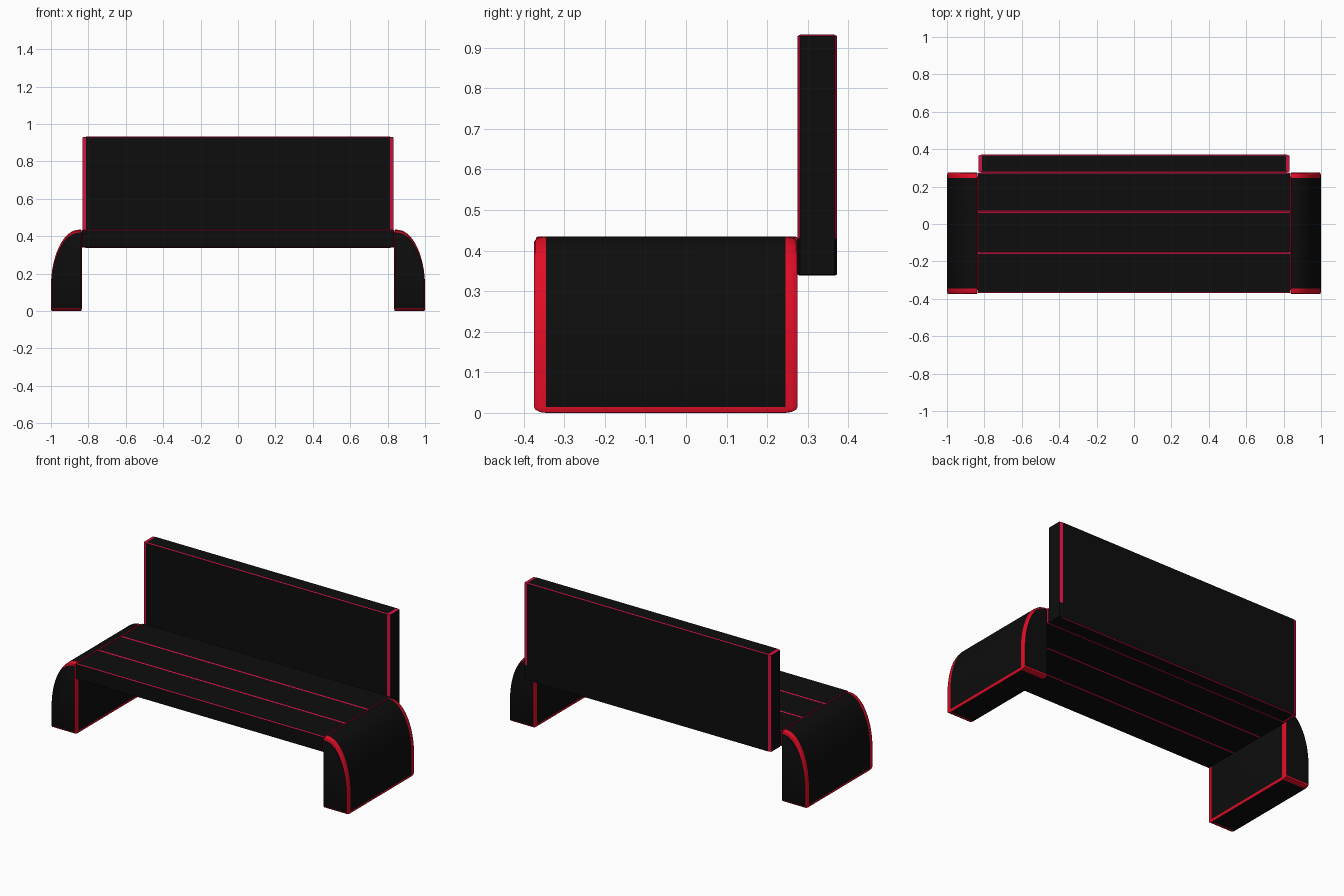
import bpy, bmesh, math
from mathutils import Vector

default = bpy.data.objects.get("Cube")
if default:
    bpy.data.objects.remove(default)


def material(name, rgb):
    mat = bpy.data.materials.new(name)
    mat.use_nodes = True
    mat.diffuse_color = (*rgb, 1)
    mat.node_tree.nodes["Principled BSDF"].inputs["Base Color"].default_value = (*rgb, 1)
    return mat


black = material("matte black", (0.004, 0.004, 0.004))
red = material("red trim", (0.75, 0.004, 0.02))
crimson = material("crimson trim", (0.65, 0.006, 0.055))


def prism(name, profile, x0, x1, axis, bevel, trim, segments=1, sign=1):
    """Extrude a profile along x or y, bevel by a different width per axis, colour the bevels."""
    bm = bmesh.new()

    def place(p, t):
        v = (t, p[0], p[1]) if axis == "x" else (p[0] * sign, t, p[1])
        return bm.verts.new([c / b for c, b in zip(v, bevel)])

    a = [place(p, x0) for p in profile]
    b = [place(p, x1) for p in profile]
    bm.faces.new(a)
    bm.faces.new(b)
    for i in range(len(a)):
        j = (i + 1) % len(a)
        bm.faces.new((a[i], a[j], b[j], b[i]))
    bmesh.ops.recalc_face_normals(bm, faces=bm.faces)
    edges = [e for e in bm.edges if e.calc_face_angle() > math.radians(50)]
    bmesh.ops.bevel(bm, geom=edges, offset=1, segments=segments, profile=0.5,
                    affect="EDGES", material=1)
    bmesh.ops.scale(bm, vec=Vector(bevel), verts=bm.verts)
    bmesh.ops.recalc_face_normals(bm, faces=bm.faces)
    for f in bm.faces:
        f.smooth = segments > 1
    mesh = bpy.data.meshes.new(name)
    bm.to_mesh(mesh)
    bm.free()
    mesh.materials.append(black)
    mesh.materials.append(trim)
    if segments > 1:
        mesh.set_sharp_from_angle(angle=math.radians(30))
    obj = bpy.data.objects.new(name, mesh)
    bpy.context.collection.objects.link(obj)
    return obj


def rect(y0, y1, z0, z1):
    return [(y0, z0), (y1, z0), (y1, z1), (y0, z1)]


# Rounded side supports
arm = [(0.835, 0), (1.0, 0)]
for i in range(17):
    t = math.pi / 2 * i / 16
    arm.append((0.85 + 0.15 * math.cos(t), 0.13 + 0.305 * math.sin(t)))
arm.append((0.835, 0.435))
for side, sign in (("left", 1), ("right", -1)):
    prism(side + "_support", arm, -0.375, 0.275, "y", (0.005, 0.03, 0.015), red, 3, sign)

# Seat planks, meeting in bevelled grooves
cuts = [-0.37, -0.155, 0.065, 0.275]
for n, (y0, y1) in enumerate(zip(cuts, cuts[1:])):
    prism(f"seat_plank_{n + 1}", rect(y0, y1, 0.34, 0.435), -0.835, 0.835, "x",
          (0.003, 0.006, 0.003), crimson)

# Backrest panel
back = prism("backrest", rect(0.275, 0.372, 0.338, 0.932), -0.832, 0.832, "x",
             (0.02, 0.006, 0.003), crimson)

# The lower left end of the backrest has no coloured trim
bm = bmesh.new()
bm.from_mesh(back.data)
bmesh.ops.bisect_plane(bm, geom=bm.verts[:] + bm.edges[:] + bm.faces[:],
                       plane_co=(0, 0, 0.43), plane_no=(0, 0, 1))
for f in bm.faces:
    c = f.calc_center_median()
    if c.x > 0.8 and c.z < 0.43:
        f.material_index = 0
bm.to_mesh(back.data)
bm.free()
